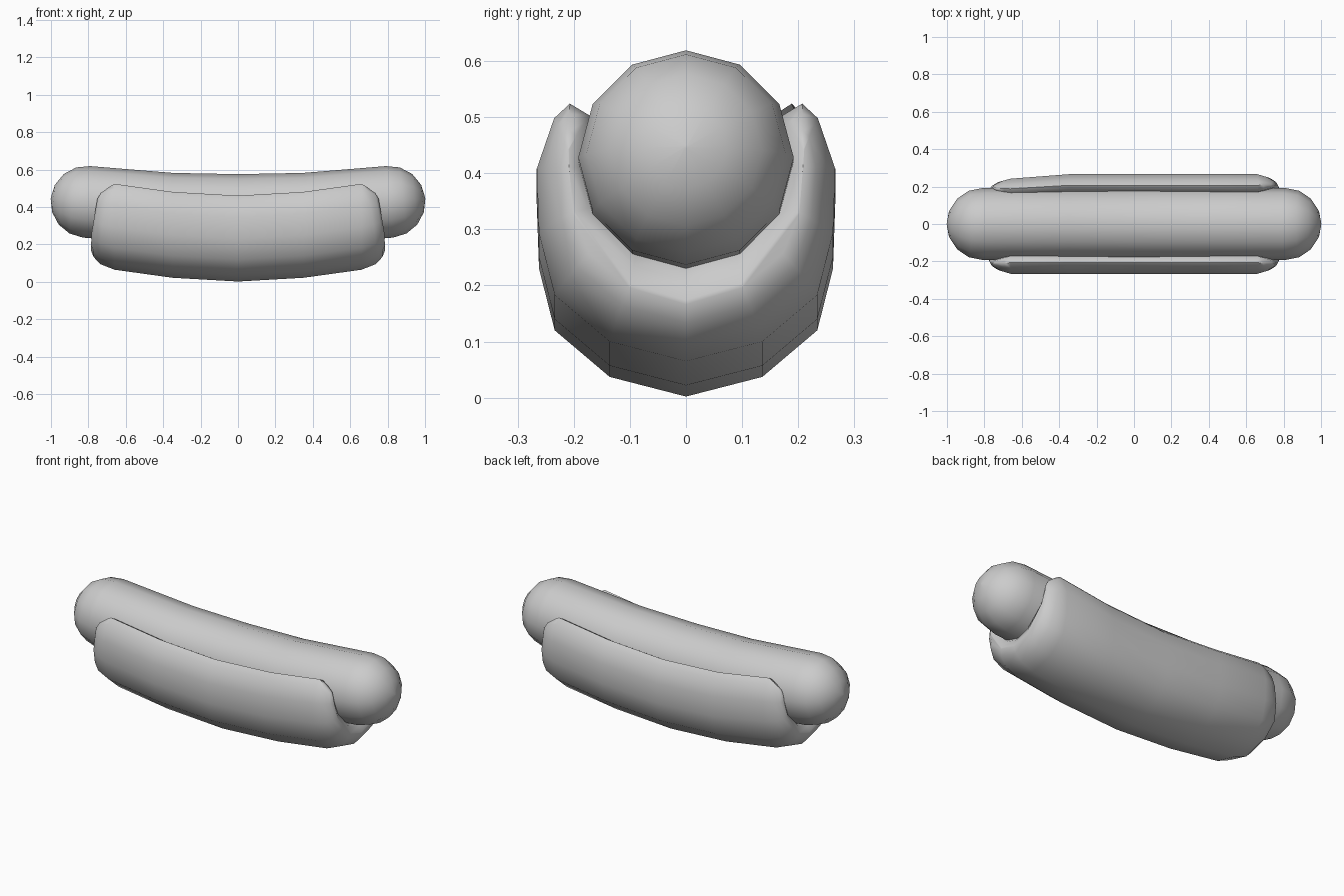
import bpy, bmesh, math
from mathutils import Vector

if "Cube" in bpy.data.objects:
    bpy.data.objects.remove(bpy.data.objects["Cube"])


def loft(name, rings, angle):
    """Skin closed rings of points, cap both ends and shade smooth."""
    bm = bmesh.new()
    loops = [[bm.verts.new(p) for p in ring] for ring in rings]
    n = len(loops[0])
    for a, b in zip(loops, loops[1:]):
        for i in range(n):
            j = (i + 1) % n
            bm.faces.new((a[i], a[j], b[j], b[i]))
    bm.faces.new(loops[0])
    bm.faces.new(loops[-1])
    bmesh.ops.recalc_face_normals(bm, faces=bm.faces)
    mesh = bpy.data.meshes.new(name)
    bm.to_mesh(mesh)
    bm.free()
    obj = bpy.data.objects.new(name, mesh)
    bpy.context.collection.objects.link(obj)
    bpy.ops.object.select_all(action='DESELECT')
    obj.select_set(True)
    bpy.context.view_layer.objects.active = obj
    bpy.ops.object.shade_smooth_by_angle(angle=math.radians(angle))
    return obj


# Sausage: 12-sided curved tube with rounded ends
R = 0.192


def circle(centre, axis, r):
    up = Vector((-axis.z, 0, axis.x))
    side = Vector((0, 1, 0))
    return [centre + r * (math.cos(t) * up + math.sin(t) * side)
            for t in (i * math.tau / 12 for i in range(12))]


half = [circle(Vector((0.36, 0, 0.391)), Vector((1, 0, 0.06)).normalized(), R)]
end, axis = Vector((0.81, 0, 0.428)), Vector((1, 0, 0.1)).normalized()
for deg in (0, 22.5, 45, 67.5, 89):
    a = math.radians(deg)
    half.append(circle(end + axis * R * math.sin(a), axis, R * math.cos(a)))
middle = circle(Vector((0, 0, 0.384)), Vector((1, 0, 0)), R)
mirrored = [[Vector((-p.x, p.y, p.z)) for p in ring] for ring in reversed(half)]
loft("sausage", mirrored + [middle] + half, 60)

# Bun: U-shaped section, each point paired with the core it shrinks to at the ends
core = [(0, .1), (.1, .13), (.17, .19), (.2, .26), (.21, .34), (.21, .37)]
section = [(0, .002, 0), (.136, .037, 1), (.234, .12, 2), (.262, .23, 3),
           (.266, .345, 4), (.235, .435, 5), (.207, .461, 5), (.172, .44, 5),
           (.16, .34, 4), (.135, .28, 3), (.08, .225, 1), (0, .2, 0)]
u_shape = [(y, z, *core[c]) for y, z, c in section]
u_shape += [(-y, z, -cy, cz) for y, z, cy, cz in reversed(u_shape[1:-1])]


def bun_ring(x, lift, s):
    ring = []
    for y, z, cy, cz in u_shape:
        py, pz = cy + (y - cy) * s, cz + (z - cz) * s + lift
        # upper corners lean inward at the ends
        lean = 0.17 * max(0, pz - 0.25) if abs(x) > 0.7 else 0
        # the back left corner is slightly narrower
        if x < -0.6 and py > 0:
            py *= 0.91
        ring.append((x - math.copysign(lean, x), py, pz))
    return ring


stations = [(0.35, 0.02, 1), (0.66, 0.063, 1), (0.735, 0.068, 0.75),
            (0.772, 0.07, 0.38), (0.785, 0.07, 0.04)]
rings = [bun_ring(-x, l, s) for x, l, s in reversed(stations)]
rings += [bun_ring(0, 0, 1)] + [bun_ring(*st) for st in stations]
loft("bun", rings, 60)
